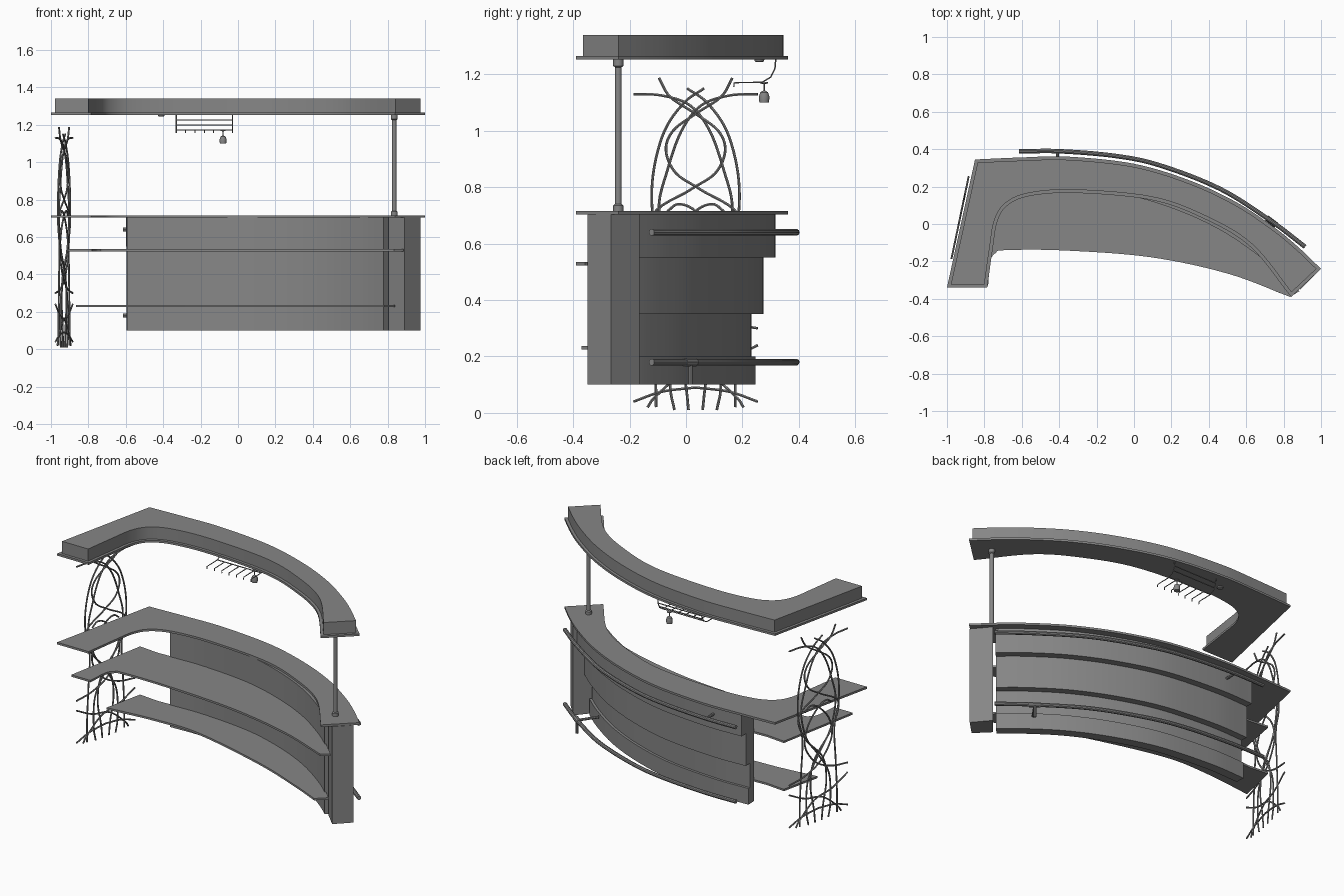
import bpy, bmesh, math
from mathutils import Vector

if "Cube" in bpy.data.objects:
    bpy.data.objects.remove(bpy.data.objects["Cube"])

grey = bpy.data.materials.new("mid_grey")
grey.diffuse_color = (0.24, 0.24, 0.24, 1)
grey.use_nodes = True
grey.node_tree.nodes["Principled BSDF"].inputs["Base Color"].default_value = grey.diffuse_color


def finish(name, mesh, smooth=True):
    mesh.materials.clear()
    mesh.materials.append(grey)
    ob = bpy.data.objects.new(name, mesh)
    bpy.context.collection.objects.link(ob)
    if smooth:
        bpy.ops.object.select_all(action='DESELECT')
        ob.select_set(True)
        bpy.context.view_layer.objects.active = ob
        bpy.ops.object.shade_smooth_by_angle(angle=math.radians(30))
    return ob


def spline(pts, n=8):
    """Catmull-Rom curve through the points."""
    p = [Vector(q) for q in pts]
    p = [2 * p[0] - p[1]] + p + [2 * p[-1] - p[-2]]
    out = []
    for i in range(1, len(p) - 2):
        a, b, c, d = p[i - 1:i + 3]
        for k in range(n):
            t = k / n
            out.append(0.5 * (2 * b + (c - a) * t + (2 * a - 5 * b + 4 * c - d) * t * t
                              + (3 * b - a - 3 * c + d) * t ** 3))
    return out + [p[-2]]


def slab(name, poly, z0, z1):
    """Flat plan outline raised from z0 to z1."""
    bm = bmesh.new()
    f = bm.faces.new([bm.verts.new((p[0], p[1], z0)) for p in poly])
    top = bmesh.ops.extrude_face_region(bm, geom=[f])['geom']
    bmesh.ops.translate(bm, vec=(0, 0, z1 - z0),
                        verts=[v for v in top if isinstance(v, bmesh.types.BMVert)])
    bmesh.ops.recalc_face_normals(bm, faces=bm.faces)
    me = bpy.data.meshes.new(name)
    bm.to_mesh(me)
    bm.free()
    return finish(name, me)


def tubes(name, paths, r, res=2):
    """Round bars along paths."""
    cu = bpy.data.curves.new(name, 'CURVE')
    cu.dimensions = '3D'
    cu.bevel_depth, cu.bevel_resolution, cu.use_fill_caps = r, res, True
    for path in paths:
        s = cu.splines.new('POLY')
        s.points.add(len(path) - 1)
        for q, p in zip(s.points, path):
            q.co = (*p, 1)
    tmp = bpy.data.objects.new(name + "_tmp", cu)
    bpy.context.collection.objects.link(tmp)
    bpy.context.view_layer.update()
    me = bpy.data.meshes.new_from_object(tmp.evaluated_get(bpy.context.evaluated_depsgraph_get()))
    bpy.data.objects.remove(tmp)
    return finish(name, me)


def lathe(name, prof, x, y, n=20):
    bm = bmesh.new()
    rings = [[bm.verts.new((x + r * math.cos(2 * math.pi * i / n), y + r * math.sin(2 * math.pi * i / n), z))
              for i in range(n)] for r, z in prof]
    for a, b in zip(rings, rings[1:]):
        for i in range(n):
            bm.faces.new((a[i], a[(i + 1) % n], b[(i + 1) % n], b[i]))
    bm.faces.new(rings[0])
    bm.faces.new(rings[-1])
    bmesh.ops.recalc_face_normals(bm, faces=bm.faces)
    me = bpy.data.meshes.new(name)
    bm.to_mesh(me)
    bm.free()
    return finish(name, me)


def inset(poly, d):
    out = []
    for i, p in enumerate(poly):
        a = (p - poly[i - 1]).normalized()
        b = (poly[(i + 1) % len(poly)] - p).normalized()
        n1, n2 = Vector((a.y, -a.x)), Vector((b.y, -b.x))
        out.append(p + (n1 + n2) * d / (1 + n1.dot(n2)))
    return out


# plan curves
outer = spline([(-.85, .345), (-.6, .356), (-.35, .36), (0, .322), (.3, .232), (.55, .115),
                (.75, -.018), (.88, -.125), (1.0, -.24)])
inner = spline([(.84, -.39), (.62, -.12), (.36, .035), (.085, .13), (-.315, .166), (-.555, .15),
                (-.675, .1), (-.73, .015), (-.755, -.13), (-.785, -.34)])
outline = outer + inner + [Vector((-1, -.34))]


def offset(d, x0, x1):
    """Customer-side curve moved inward by d, for outer x between x0 and x1."""
    out = []
    for i, p in enumerate(outer):
        t = (outer[min(i + 1, len(outer) - 1)] - outer[max(i - 1, 0)]).normalized()
        if x0 <= p.x <= x1:
            out.append(p + Vector((t.y, -t.x)) * d)
    return out


# canopy and counter top
slab("canopy_trim", outline, 1.252, 1.265)
slab("canopy_box", inset(outline, .017), 1.265, 1.34)
slab("counter_top", outline, .703, .716)

# stepped front wall
for i, (d, z0, z1) in enumerate([(.045, .55, .703), (.088, .35, .55), (.13, .2, .35), (.115, .1, .2)]):
    slab("wall_band_%d" % (i + 1), offset(d, -.615, .91) + offset(.172, -.615, .91)[::-1], z0, z1)

# end block
slab("end_block", [(.975, -.265), (.89, -.35), (.805, -.265), (.89, -.165)], .1, .703)

# work shelves
mid_in = spline([(.835, -.39), (.5, -.265), (.085, -.177), (-.385, -.141), (-.69, -.14), (-.74, -.155),
                 (-.768, -.2), (-.78, -.33)])
slab("middle_shelf", [(-.91, -.33), (-.81, .2)] + offset(.165, -.7, 1) + mid_in, .523, .535)
low_in = spline([(.78, -.37), (.6, -.29), (.26, -.16), (-.24, -.03), (-.55, -.02), (-.865, -.05)])
slab("lower_shelf", [(-.81, .2)] + offset(.165, -.7, .96) + low_in, .225, .237)

# post with collars
lathe("canopy_post", [(.018, .716), (.018, .735), (.012, .74), (.012, 1.225), (.018, 1.23), (.018, 1.252)],
      .835, -.24)

# hand rail and foot rail with brackets
rail = spline([(-.615, .388), (-.4, .389), (-.1, .364), (.14, .313), (.46, .188), (.73, .018), (.915, -.122)])
for name, z in (("hand_rail", .64), ("foot_rail", .18)):
    tubes(name, [[(p.x, p.y, z) for p in rail]], .012, 3)
tubes("hand_rail_bracket", [[(-.41, .39, .64), (-.41, .3, .64)]], .008)
tubes("foot_rail_bracket", [[(.735, .015, .18), (.66, -.09, .18)], [(.735, .015, .18), (.735, .015, .1)]], .008)
tubes("foot_rail_sleeve", [[(.71, .032, .18), (.76, -.006, .18)]], .016, 3)

# wrought screen: half curves as (sideways, height), mirrored
half = [
    [(.03, 1.15), (-.04, 1.1), (-.11, 1.0), (-.15, .85), (-.152, .7), (-.12, .55), (-.13, .35), (-.14, .15),
     (-.14, .02)],
    [(-.22, 1.13), (-.12, 1.125), (-.02, 1.09), (.05, 1.0), (.1, .86), (.13, .72), (.09, .55), (.0, .42),
     (-.08, .28), (-.09, .1), (-.075, .01)],
    [(-.13, 1.187), (-.09, 1.12), (.0, 1.06), (.08, 1.0), (.105, .93), (.07, .85), (-.02, .79), (-.15, .7),
     (-.1, .55), (.03, .4), (.06, .25), (.035, .1), (.025, .01)],
    [(-.1, .715), (-.06, .74), (0, .715), (.08, .62), (.1, .5), (.02, .38), (-.1, .32), (-.22, .3)],
    [(-.22, .04), (-.12, .075), (0, .09)],
    [(-.22, .24), (-.1, .18), (.03, .15), (.14, .06), (.17, .02)],
]
bars = []
for h in half:
    for s in (1, -1):
        bars.append([(-.93 + s * u * .209, .034 + s * u, z) for u, z in spline(h, 6)])
tubes("wrought_screen", bars, .005, 1)

# hanging glass rack
arc = [(.318, 1.252), (.315, 1.22), (.3, 1.19), (.27, 1.172), (.17, 1.17), (.17, 1.155)]
rack = [[(x, y, z) for y, z in arc] for x in (-.33, -.03)]
rack += [[(-.33, y, z), (-.03, y, z)] for y, z in ((.316, 1.225), (.305, 1.2), (.27, 1.172))]
for i in range(1, 6):
    x = -.33 + i * .05
    rack.append([(x, .27, 1.172), (x, .17, 1.17), (x, .17, 1.155)])
tubes("glass_rack", rack, .003, 1)
lathe("hanging_glass", [(.014, 1.172), (.014, 1.168), (.003, 1.165), (.003, 1.143), (.014, 1.136),
                        (.019, 1.12), (.017, 1.1)], -.08, .277, 16)
lathe("canopy_spotlight", [(.018, 1.252), (.016, 1.246), (.01, 1.243)], -.41, .26, 16)
